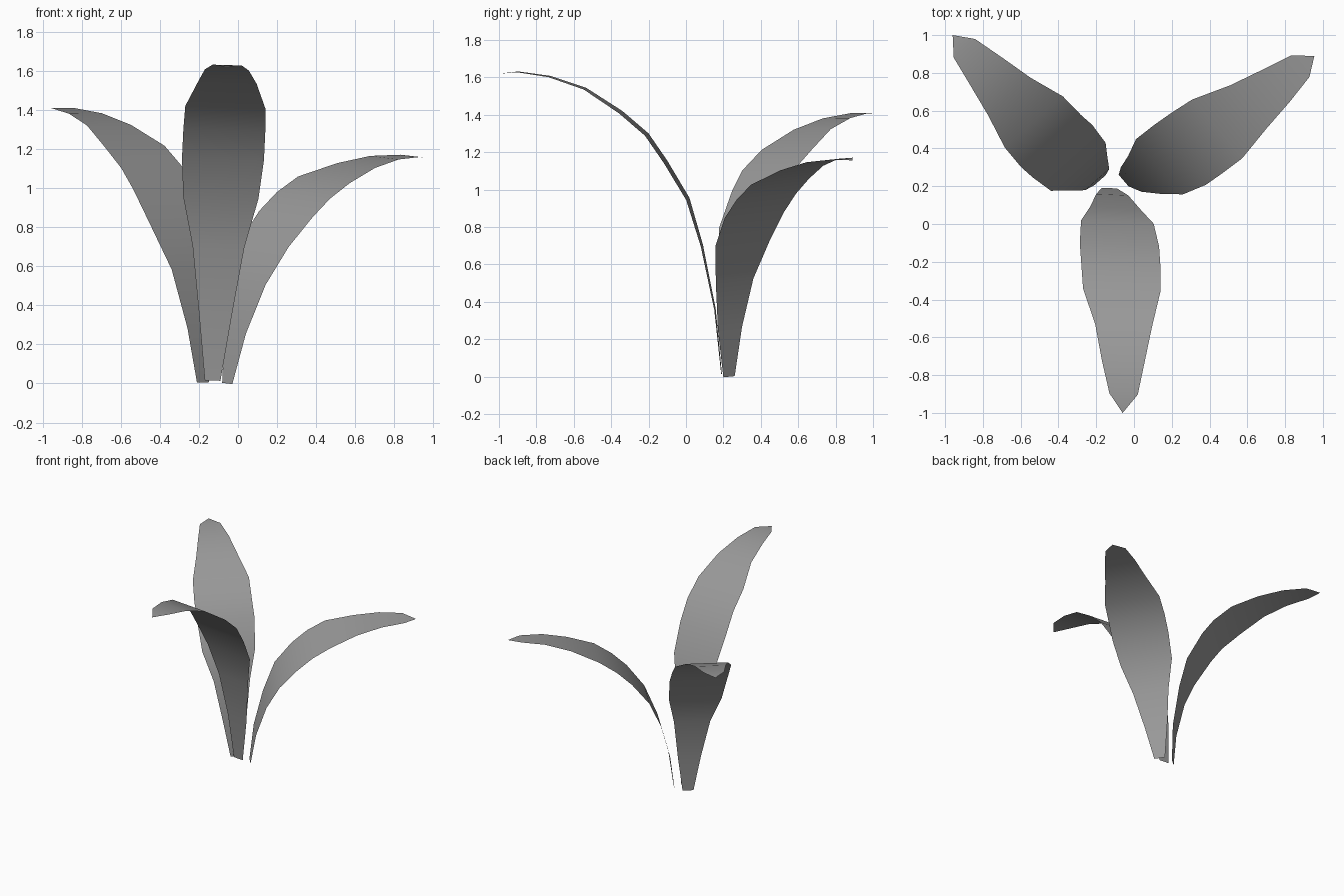
import bpy
import bmesh
from mathutils import Vector

# Shared blade width at each station from base to last row (the tip is a point)
WIDTHS = [.08, .17, .265, .385, .42, .42, .41, .30, .225, .15]

# Dark grey leaf material
grey = bpy.data.materials.new("leaf_grey")
grey.diffuse_color = (.32, .32, .32, 1)


def leaf(name, spine, side):
    """Arching single-sheet blade: a spine swept with the shared width profile."""
    side = Vector(side).normalized()
    bm = bmesh.new()
    rows = []
    for p, w in zip(spine, WIDTHS):
        c = Vector(p)
        rows.append((bm.verts.new(c - side * w / 2), bm.verts.new(c + side * w / 2)))
    for (a, b), (c, d) in zip(rows, rows[1:]):
        bm.faces.new((a, b, d, c))
    tip = bm.verts.new(spine[-1])
    bm.faces.new((*rows[-1], tip))
    for f in bm.faces:
        f.smooth = True
    mesh = bpy.data.meshes.new(name)
    bm.to_mesh(mesh)
    bm.free()
    mesh.materials.append(grey)
    obj = bpy.data.objects.new(name, mesh)
    bpy.context.collection.objects.link(obj)
    return obj


# Tall leaf bending to the front
leaf("front_leaf", [
    (-.13, .19, .015), (-.115, .155, .36), (-.10, .085, .70), (-.088, .01, .95),
    (-.077, -.11, 1.15), (-.07, -.21, 1.295), (-.065, -.35, 1.415),
    (-.055, -.54, 1.54), (-.057, -.73, 1.605), (-.055, -.90, 1.63),
    (-.06, -1.0, 1.62)], (1, -.045, -.03))

# Middle leaf bending to the back left
leaf("back_left_leaf", [
    (-.18, .232, .005), (-.195, .235, .285), (-.24, .265, .585), (-.295, .303, .795),
    (-.378, .385, .995), (-.44, .44, 1.105), (-.53, .54, 1.215),
    (-.66, .675, 1.322), (-.78, .805, 1.382), (-.898, .93, 1.41),
    (-.96, 1.0, 1.408)], (.75, .66, .01))

# Short leaf bending to the back right
leaf("back_right_leaf", [
    (-.055, .23, 0), (-.015, .235, .26), (.055, .26, .515), (.135, .303, .715),
    (.245, .367, .867), (.335, .43, .963), (.44, .503, 1.043),
    (.605, .62, 1.116), (.75, .73, 1.156), (.88, .835, 1.165),
    (.955, .89, 1.157)], (-.64, .75, .08))
